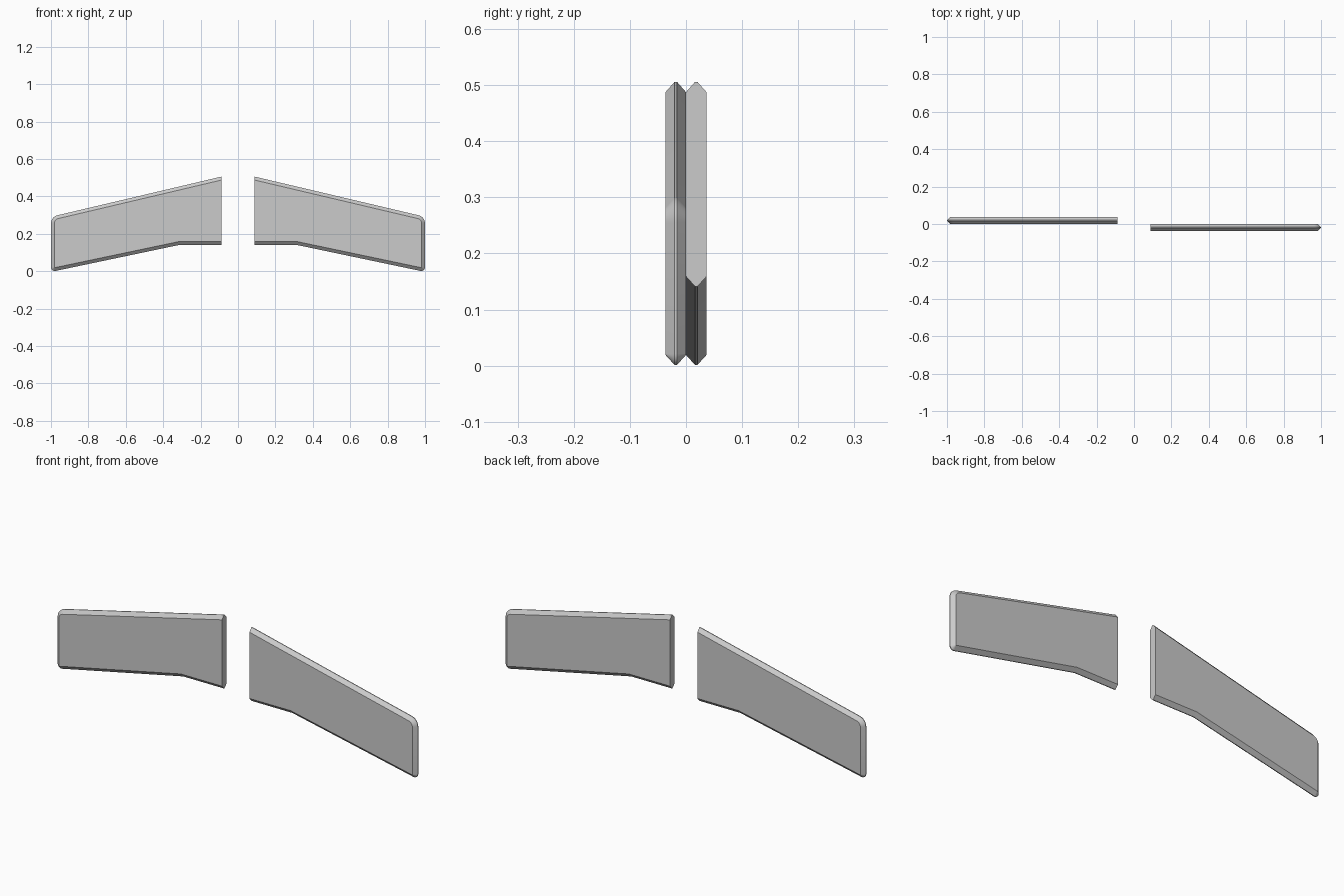
import bpy, bmesh, math
from mathutils import Vector

if "Cube" in bpy.data.objects:
    bpy.data.objects.remove(bpy.data.objects["Cube"])

T = 0.0365          # blade thickness
C = 0.018           # chamfer inset on each face
RIDGE = 0.002       # half width of the narrow edge strip
SEG = 8

# Outline, clockwise from inner top: x, z, corner radius
OUTLINE = [(0.088, 0.506, 0), (1.0, 0.291, 0.045), (1.0, -0.0035, 0.02),
           (0.312, 0.141, 0), (0.088, 0.141, 0)]


def offset_loop(d):
    """Outline moved inwards by d (inner end stays put), with rounded corners."""
    pts = [Vector(p[:2]) for p in OUTLINE]
    n = len(pts)
    lines = []
    for i in range(n):
        u = (pts[(i + 1) % n] - pts[i]).normalized()
        inward = Vector((u.y, -u.x))
        shift = 0 if i == n - 1 else d
        lines.append((pts[i] + inward * shift, u))
    loop = []
    for i in range(n):
        (p, u), (q, v) = lines[i - 1], lines[i]
        w = q - p
        corner = p + u * (w.cross(v) / u.cross(v))
        if OUTLINE[i][2] == 0:
            loop.append(corner)
            continue
        r = OUTLINE[i][2] - d
        turn = u.angle(v)
        start = corner - u * r * math.tan(turn / 2)
        centre = start + Vector((u.y, -u.x)) * r
        a0 = math.atan2(-u.x * -1, -u.y)
        for k in range(SEG + 1):
            a = a0 - turn * k / SEG
            loop.append(centre + Vector((math.cos(a), math.sin(a))) * r)
    return loop


def make_wing(name, side):
    bm = bmesh.new()
    mid = -T / 2
    layers = [(-T, C), (mid - RIDGE, 0), (mid + RIDGE, 0), (0, C)]
    # Turn half a revolution for the opposite wing
    rings = [[bm.verts.new((side * p.x, side * y, p.y)) for p in offset_loop(d)]
             for y, d in layers]
    bm.faces.new(rings[0])
    bm.faces.new(rings[-1][::-1])
    n = len(rings[0])
    for a, b in zip(rings, rings[1:]):
        for i in range(n - 1):
            j = i + 1
            bm.faces.new((a[i], a[j], b[j], b[i]))
    # Flat inner end cap
    bm.faces.new([r[0] for r in rings] + [r[-1] for r in reversed(rings)])
    bmesh.ops.recalc_face_normals(bm, faces=bm.faces)
    mesh = bpy.data.meshes.new(name)
    bm.to_mesh(mesh)
    bm.free()
    obj = bpy.data.objects.new(name, mesh)
    bpy.context.collection.objects.link(obj)
    bpy.ops.object.select_all(action='DESELECT')
    obj.select_set(True)
    bpy.context.view_layer.objects.active = obj
    bpy.ops.object.shade_smooth_by_angle(angle=math.radians(25))


make_wing("right_wing", 1)
make_wing("left_wing", -1)
